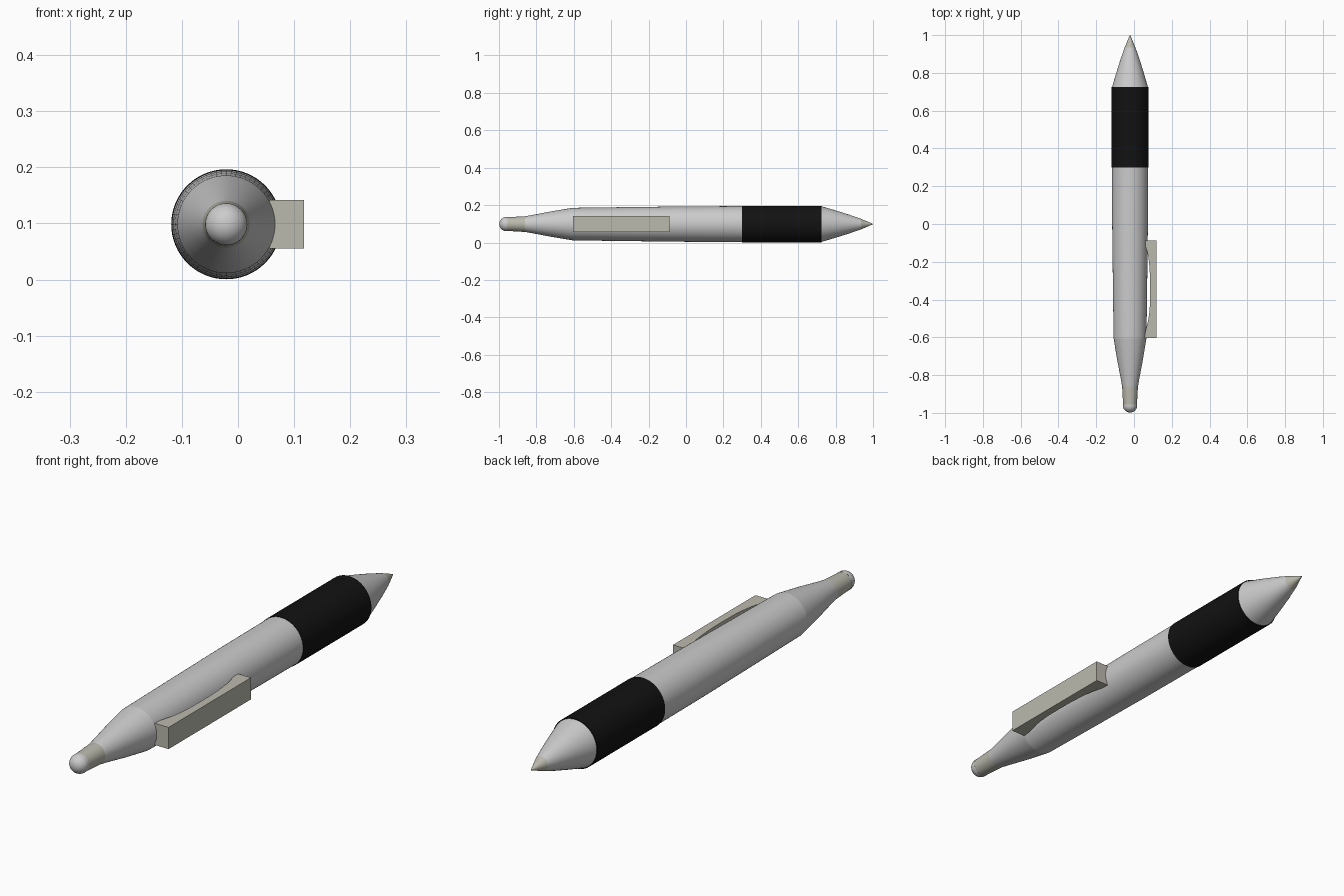
import bpy, bmesh, math

if "Cube" in bpy.data.objects:
    bpy.data.objects.remove(bpy.data.objects["Cube"])

AX, AZ = -0.021, 0.0985   # pen axis position
SEG = 64


def material(name, rgb):
    m = bpy.data.materials.new(name)
    m.diffuse_color = (*rgb, 1)
    m.use_nodes = True
    m.node_tree.nodes["Principled BSDF"].inputs["Base Color"].default_value = m.diffuse_color
    return m


black = material("black_rubber", (0.006, 0.006, 0.006))
beige = material("warm_grey", (0.5, 0.49, 0.42))
silver = material("silver", (0.55, 0.55, 0.55))


def finish(name, bm, mat, angle=25):
    bmesh.ops.remove_doubles(bm, verts=bm.verts, dist=1e-5)
    bmesh.ops.recalc_face_normals(bm, faces=bm.faces)
    me = bpy.data.meshes.new(name)
    bm.to_mesh(me)
    bm.free()
    ob = bpy.data.objects.new(name, me)
    bpy.context.collection.objects.link(ob)
    me.materials.append(mat)
    bpy.ops.object.select_all(action='DESELECT')
    ob.select_set(True)
    bpy.context.view_layer.objects.active = ob
    bpy.ops.object.shade_smooth_by_angle(angle=math.radians(angle))
    return ob


def lathe(name, profile, mat):
    """Spin (y, radius) points about the pen axis."""
    bm = bmesh.new()
    vs = [bm.verts.new((AX + r, y, AZ)) for y, r in profile]
    es = [bm.edges.new(p) for p in zip(vs, vs[1:])]
    bmesh.ops.spin(bm, geom=vs + es, cent=(AX, 0, AZ), axis=(0, 1, 0),
                   angle=2 * math.pi, steps=SEG)
    return finish(name, bm, mat)


# push button: domed end on a short stem
dome = [(-0.962 - 0.036 * math.cos(a), 0.0375 * math.sin(a))
        for a in [i * math.pi / 20 for i in range(11)]]
lathe("push_button", dome + [(-0.955, 0.0375), (-0.955, 0)], silver)

# collar around the button
lathe("button_collar", [(-0.955, 0), (-0.955, 0.037), (-0.93, 0.038),
                        (-0.86, 0.042), (-0.86, 0)], beige)

# tapered rear section
lathe("rear_cone", [(-0.86, 0), (-0.86, 0.042), (-0.82, 0.049), (-0.72, 0.068),
                    (-0.605, 0.087), (-0.605, 0)], silver)

# main barrel
lathe("barrel", [(-0.605, 0), (-0.605, 0.087), (-0.3, 0.091), (0, 0.0945),
                 (0.3, 0.096), (0.3, 0)], silver)

# rubber grip
lathe("grip", [(0.3, 0), (0.3, 0.098), (0.725, 0.098), (0.725, 0)], black)

# nose cone and writing tip
lathe("nose_cone", [(0.725, 0), (0.725, 0.095), (0.80, 0.073), (0.87, 0.051),
                    (0.935, 0.0285), (0.935, 0)], silver)
lathe("tip", [(0.935, 0), (0.935, 0.0285), (1.0, 0.001), (1.0, 0)], beige)

# pocket clip: straight outer face, arched inner face
inner = [(0.056, -0.603), (0.060, -0.57), (0.066, -0.545), (0.074, -0.515),
         (0.081, -0.47), (0.085, -0.42), (0.086, -0.35), (0.085, -0.28),
         (0.081, -0.22), (0.076, -0.175), (0.068, -0.14), (0.062, -0.12),
         (0.060, -0.087)]
outline = inner + [(0.118, -0.087), (0.118, -0.603)]
bm = bmesh.new()
face = bm.faces.new([bm.verts.new((x, y, AZ - 0.043)) for x, y in outline])
ext = bmesh.ops.extrude_face_region(bm, geom=[face])
for v in ext["geom"]:
    if isinstance(v, bmesh.types.BMVert):
        v.co.z += 0.086
finish("clip", bm, beige, 30)
